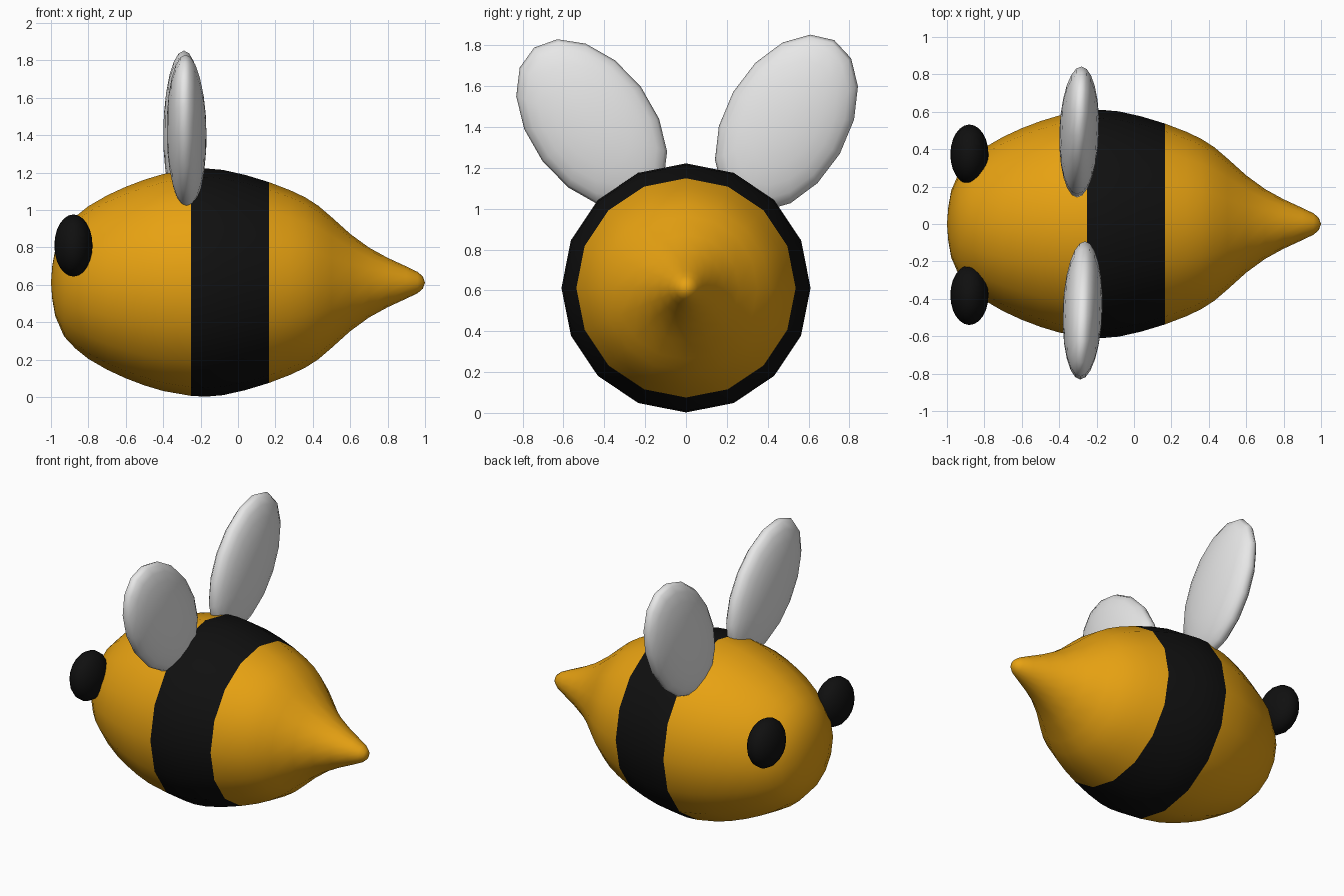
import bpy, bmesh
from math import sin, cos, pi, radians
from mathutils import Matrix, Vector

cube = bpy.data.objects.get("Cube")
if cube:
    bpy.data.objects.remove(cube, do_unlink=True)


def material(name, r, g, b):
    m = bpy.data.materials.new(name)
    m.use_nodes = True
    m.diffuse_color = (r, g, b, 1)
    m.node_tree.nodes["Principled BSDF"].inputs["Base Color"].default_value = (r, g, b, 1)
    return m


honey = material("honey_yellow", 0.8, 0.36, 0.006)
black = material("black", 0.005, 0.005, 0.005)
white = material("wing_white", 0.8, 0.8, 0.8)


def finish(name, bm, *mats):
    bmesh.ops.recalc_face_normals(bm, faces=bm.faces)
    mesh = bpy.data.meshes.new(name)
    for f in bm.faces:
        f.smooth = True
    bm.to_mesh(mesh)
    bm.free()
    for m in mats:
        mesh.materials.append(m)
    obj = bpy.data.objects.new(name, mesh)
    bpy.context.collection.objects.link(obj)
    return obj


def ellipsoid(name, center, radii, mat, tilt=0, yaw=0):
    """Flattened ball whose poles lie on x, tilted in the yz plane."""
    bm = bmesh.new()
    bmesh.ops.create_uvsphere(bm, u_segments=16, v_segments=12, radius=1)
    place = (Matrix.Translation(center) @ Matrix.Rotation(radians(yaw), 4, 'Z')
             @ Matrix.Rotation(radians(tilt), 4, 'X')
             @ Matrix.Diagonal(Vector(radii)).to_4x4()
             @ Matrix.Rotation(pi / 2, 4, 'Y'))
    bmesh.ops.transform(bm, matrix=place, verts=bm.verts)
    return finish(name, bm, mat)


# Body: profile of (x, radius) turned about a lengthwise axis
AXIS_Z, SIDES = 0.612, 16
STRIPE_START, STRIPE_END = -0.25, 0.165
profile = [(-0.993, 0.09), (-0.977, 0.18), (-0.93, 0.288), (-0.87, 0.352),
           (-0.8, 0.408), (-0.7, 0.466), (-0.6, 0.512), (-0.5, 0.55), (-0.4, 0.58),
           (STRIPE_START, 0.606), (-0.17, 0.61), (-0.08, 0.602), (0.04, 0.575),
           (STRIPE_END, 0.537), (0.28, 0.493), (0.36, 0.455), (0.43, 0.41),
           (0.5, 0.35), (0.6, 0.26), (0.7, 0.187), (0.8, 0.132),
           (0.9, 0.086), (0.96, 0.057), (0.988, 0.033)]
bm = bmesh.new()
rings = [[bm.verts.new((x, r * sin(2 * pi * i / SIDES), AXIS_Z + r * cos(2 * pi * i / SIDES)))
          for i in range(SIDES)] for x, r in profile]
for a, b in zip(rings, rings[1:]):
    for i in range(SIDES):
        j = (i + 1) % SIDES
        bm.faces.new((a[i], a[j], b[j], b[i]))
for ring, x in ((rings[0], -1), (rings[-1], 1)):
    tip = bm.verts.new((x, 0, AXIS_Z))
    for i in range(SIDES):
        bm.faces.new((ring[i], ring[(i + 1) % SIDES], tip))
# Black band round the middle
for f in bm.faces:
    f.material_index = int(STRIPE_START < f.calc_center_median().x < STRIPE_END)
finish("body", bm, honey, black)

# Eyes
ellipsoid("eye_front_side", (-0.88, -0.38, 0.81), (0.102, 0.16, 0.166), black)
ellipsoid("eye_back_side", (-0.88, 0.372, 0.81), (0.102, 0.16, 0.166), black)

# Wings, spread outward by slightly different amounts
WING = (0.106, 0.302, 0.468)
ellipsoid("wing_front_side", (-0.275, -0.462, 1.415), WING, white, tilt=37, yaw=-2)
ellipsoid("wing_back_side", (-0.293, 0.492, 1.42), WING, white, tilt=-30, yaw=-2)
